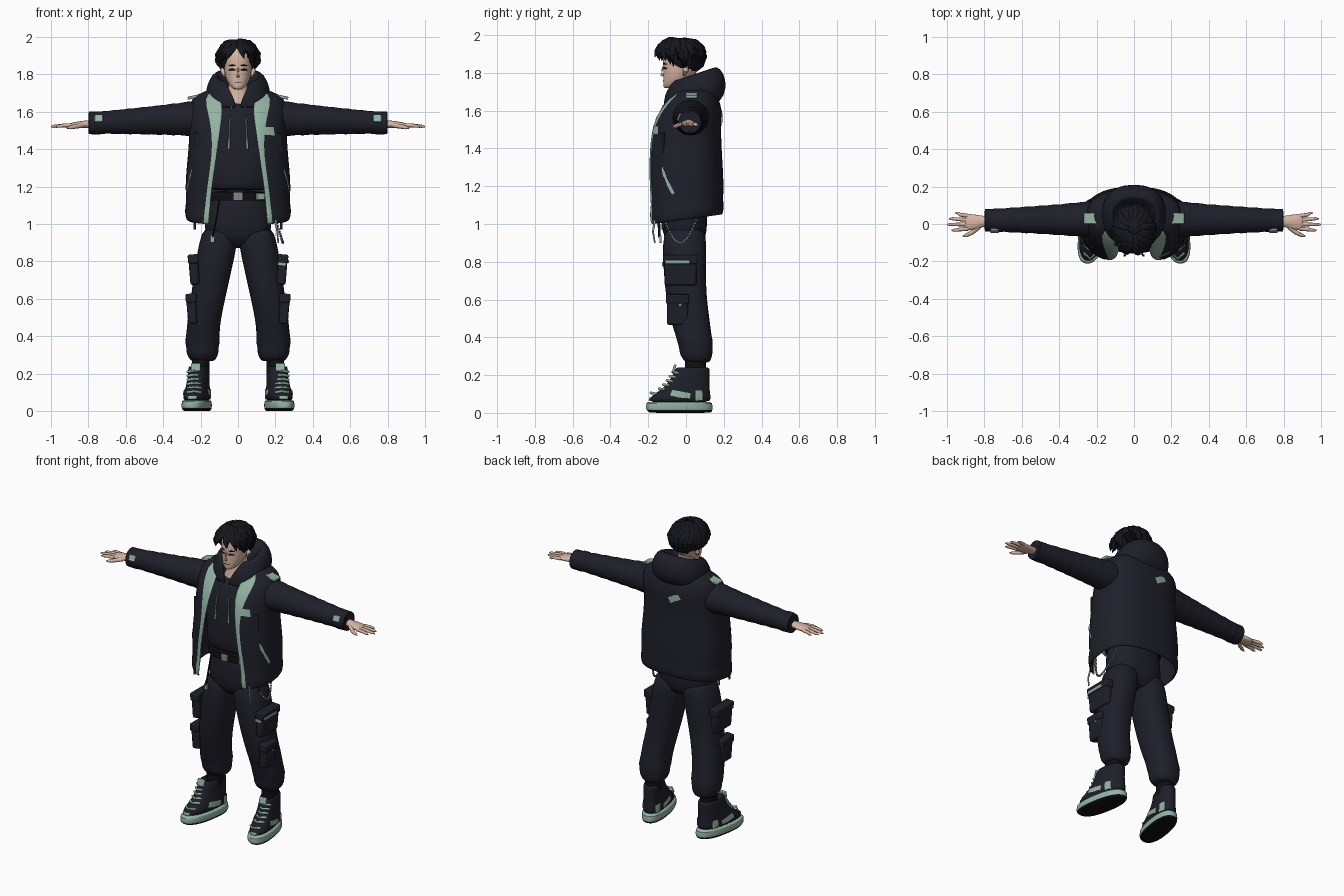
import bpy, bmesh, math, random
from mathutils import Vector, Matrix, Euler

cube = bpy.data.objects.get("Cube")
if cube:
    bpy.data.objects.remove(cube, do_unlink=True)
random.seed(4)
SEGMENTS = 24


def material(name, r, g, b):
    m = bpy.data.materials.new(name)
    m.use_nodes = True
    m.diffuse_color = (r, g, b, 1)
    m.node_tree.nodes["Principled BSDF"].inputs["Base Color"].default_value = (r, g, b, 1)
    return m


NAVY = material("navy cloth", .0135, .0135, .023)
HAIR = material("black hair", .008, .0085, .013)
SAGE = material("sage green", .29, .45, .37)
SKIN = material("skin", .68, .46, .36)
BLACK = material("black rubber", .005, .005, .007)
STEEL = material("steel", .22, .25, .25)


def finish(name, bm, mats, mirror=False, sub=0, thick=0, bevel=0):
    """Turn a bmesh into a smooth object with the usual modifiers."""
    bmesh.ops.recalc_face_normals(bm, faces=bm.faces)
    mesh = bpy.data.meshes.new(name)
    for f in bm.faces:
        f.smooth = True
    bm.to_mesh(mesh)
    bm.free()
    mesh.set_sharp_from_angle(angle=math.radians(50))
    for m in mats:
        mesh.materials.append(m)
    ob = bpy.data.objects.new(name, mesh)
    bpy.context.collection.objects.link(ob)
    if bevel:
        mod = ob.modifiers.new("bevel", 'BEVEL')
        mod.width, mod.segments = bevel, 2
    if thick:
        mod = ob.modifiers.new("thickness", 'SOLIDIFY')
        mod.thickness, mod.offset = thick, 0
    if sub:
        ob.modifiers.new("smooth", 'SUBSURF').levels = sub
        ob.modifiers["smooth"].render_levels = sub
    if mirror:
        ob.modifiers.new("mirror", 'MIRROR')
    return ob


def power(v, e):
    return math.copysign(abs(v) ** (2 / e), v)


def oval(z, rx, front, back, cx=0, gap=0, lapel=.02, tilt=0, skew=0, e=2.4):
    """Horizontal squared oval; a gap leaves it open at the front."""
    full = 2 * math.pi
    angles = [full * i / SEGMENTS for i in range(SEGMENTS)]
    if gap:
        a, b = (math.asin((w / rx) ** (e / 2)) for w in (gap, gap + lapel))
        inner = [b + (full - 2 * b) * i / SEGMENTS for i in range(SEGMENTS + 1)]
        angles = [a] + inner + [full - a]
    ring = []
    for t in angles:
        y = (front + back) / 2 - (back - front) / 2 * power(math.cos(t), e)
        ring.append(Vector((cx + rx * power(math.sin(t), e) + skew * y, y, z + tilt * y)))
    return ring


def skin_rings(bm, rings, closed=True, cap=True, rule=None):
    rows = [[bm.verts.new(p) for p in r] for r in rings]
    n = len(rows[0])
    for i in range(len(rows) - 1):
        for j in range(n if closed else n - 1):
            k = (j + 1) % n
            f = bm.faces.new((rows[i][j], rows[i][k], rows[i + 1][k], rows[i + 1][j]))
            if rule:
                f.material_index = rule(i, j, n)
    if closed and cap:
        bm.faces.new(rows[0])
        bm.faces.new(rows[-1])


def loft(name, rings, mats, closed=True, cap=True, rule=None, **kw):
    bm = bmesh.new()
    skin_rings(bm, rings, closed, cap, rule)
    return finish(name, bm, mats, **kw)


def tube_rings(path, radii, n=8):
    path = [Vector(p) for p in path]
    rings = []
    for i, p in enumerate(path):
        t = (path[min(i + 1, len(path) - 1)] - path[max(i - 1, 0)]).normalized()
        up = Vector((0, 1, 0)) if abs(t.z) > .95 else Vector((0, 0, 1))
        u = t.cross(up).normalized()
        v = u.cross(t)
        a, b = radii[i] if isinstance(radii[i], tuple) else (radii[i], radii[i])
        rings.append([p + u * a * math.cos(s) + v * b * math.sin(s)
                      for s in (2 * math.pi * k / n for k in range(n))])
    return rings


def tube(name, path, radii, mat, n=8, **kw):
    return loft(name, tube_rings(path, radii, n), [mat], **kw)


def box(name, loc, size, mat, rot=(0, 0, 0), bevel=.008, mirror=False):
    bm = bmesh.new()
    bmesh.ops.create_cube(bm, size=1, matrix=Matrix.LocRotScale(Vector(loc), Euler(rot), Vector(size)))
    return finish(name, bm, [mat], mirror, bevel=bevel)


def patch(name, loc, size, rot, target, mat=SAGE, mirror=False):
    """Thin cloth patch laid onto another part."""
    bm = bmesh.new()
    bmesh.ops.create_grid(bm, x_segments=8, y_segments=6, size=.5,
                          matrix=Matrix.LocRotScale(Vector(loc), Euler(rot), Vector((*size, 1))))
    ob = finish(name, bm, [mat], mirror)
    mod = ob.modifiers.new("wrap", 'SHRINKWRAP')
    mod.target, mod.offset, mod.wrap_mode = target, .005, 'ABOVE_SURFACE'
    return ob


# Trousers: hips and legs
loft("hips", [oval(*s) for s in (
    (.87, .09, -.08, .08), (.93, .17, -.12, .105), (1.0, .185, -.13, .115),
    (1.1, .17, -.13, .11), (1.19, .16, -.125, .105))], [NAVY], sub=1)
legs = loft("trouser_leg", [oval(*s) for s in (
    (.265, .055, .005, .12, .188), (.275, .07, -.01, .13, .188), (.31, .088, -.035, .142, .19),
    (.34, .085, -.035, .14, .19), (.37, .095, -.045, .145, .19), (.41, .088, -.055, .135, .188),
    (.5, .09, -.085, .125, .18), (.6, .092, -.105, .11, .16), (.75, .1, -.12, .105, .135),
    (.9, .104, -.125, .11, .105), (1.0, .09, -.11, .1, .09))], [NAVY], sub=1, mirror=True)
loft("belt", [oval(z, r, -.138, .118) for z, r in ((1.125, .176), (1.13, .18), (1.165, .175), (1.17, .17))],
     [BLACK])
box("buckle", (0, -.14, 1.147), (.05, .012, .045), STEEL, bevel=.004)
box("belt_tag", (.12, -.125, 1.147), (.045, .02, .035), SAGE, (0, 0, .4), .003)

# Cargo pockets
for label, y, z, x, h, w in (("upper", -.03, .75, .235, .15, .17), ("lower", -.045, .54, .247, .15, .11)):
    box(label + "_pocket", (x, y, z), (.05, w, h), NAVY, (0, .08, 0), .012, True)
    box(label + "_pocket_flap", (x + .004, y, z + h * .42), (.058, w + .012, .05), NAVY, (0, .08, 0), .008, True)
box("pocket_stripe", (.268, -.045, .8), (.008, .13, .018), SAGE, (0, .08, 0), .002)
box("pocket_front_stripe", (.235, -.123, .785), (.045, .008, .018), SAGE, (0, .1, 0), .002)
box("pocket_clip", (.272, -.03, .575), (.008, .016, .02), STEEL, bevel=.002)

# Chain and straps at the hip
bm = bmesh.new()
for i in range(34):
    t = i / 33
    loc = Vector((.18 + .06 * math.sin(math.pi * t), -.14 + .22 * t, 1.09 - .19 * math.sin(math.pi * t)))
    bmesh.ops.create_icosphere(bm, subdivisions=1, radius=.0075,
                               matrix=Matrix.LocRotScale(loc, None, Vector((.6 + .5 * (i % 2), 1, 1))))
finish("hip_chain", bm, [STEEL])
tube("hip_strap", [(-.1, -.14, 1.13), (-.115, -.145, 1.03), (-.135, -.14, .93)], [(.004, .007)] * 3, BLACK)
box("hip_strap_tag", (-.137, -.135, .92), (.025, .012, .04), SAGE, bevel=.003)
tube("hem_strap", [(.2, -.165, 1.02), (.21, -.175, .96), (.215, -.165, .9)], [.006, .005, .004], SAGE)
tube("side_strap", [(.23, -.12, 1.03), (.232, -.122, .97)], [.008, .007], NAVY, mirror=True)

# Shoes
def shoe(name, rows, mats, rule=None):
    return loft(name, [oval(z, rx, f, b, .215, skew=-.16) for z, rx, f, b in rows], mats,
                rule=rule, mirror=True, sub=1)


shoe("shoe_sole", ((0, .06, -.185, .125), (.003, .069, -.2, .137), (.018, .072, -.212, .142),
                   (.022, .074, -.214, .143), (.055, .073, -.212, .14), (.06, .066, -.205, .132)),
     [BLACK, SAGE], lambda i, j, n: int(i > 1))
upper = shoe("shoe_upper", ((.05, .066, -.203, .132), (.08, .066, -.195, .132), (.105, .063, -.16, .128),
                            (.14, .058, -.11, .125), (.19, .054, -.075, .125), (.235, .054, -.055, .128),
                            (.245, .045, -.045, .115), (.22, .04, -.03, .1)), [NAVY])
for side, x in (("outer", .31), ("inner", .14)):
    patch("shoe_panel_" + side, (x, -.025, .1), (.11, .035), (math.pi / 2, .2, math.pi / 2), upper, mirror=True)
    patch("shoe_heel_" + side, (x - .01, .085, .09), (.05, .06), (math.pi / 2, 0, math.pi / 2), upper, mirror=True)
patch("toe_cap", (.25, -.22, .075), (.08, .025), (math.pi / 2, 0, 0), upper, mirror=True)
for i in range(6):
    z = .1 + .022 * i
    y = -.182 + .115 * (i / 5) ** .6
    tube("shoe_lace", [(.2, y + .028, z), (.235, y - .004, z + .006), (.27, y + .028, z)],
         [.007] * 3, SAGE, mirror=True)
box("shoe_tongue", (.226, -.062, .235), (.05, .014, .045), SAGE, (-.25, 0, 0), .005, True)
loft("sock", [oval(z, .047, -.005, .105, .2) for z in (.2, .3)], [BLACK], mirror=True)

# Hoodie body and drawstrings
loft("hoodie_body", [oval(*s) for s in (
    (1.18, .165, -.135, .12), (1.195, .18, -.15, .13), (1.24, .185, -.16, .14), (1.4, .19, -.158, .14),
    (1.54, .19, -.14, .14), (1.62, .16, -.105, .13), (1.665, .1, -.06, .1))], [NAVY], sub=1)
tube("drawstring", [(.035, -.118, 1.63), (.042, -.155, 1.56), (.046, -.166, 1.48), (.05, -.168, 1.4)],
     [.0045, .0045, .0045, .007], SAGE, mirror=True)
loft("hood", [oval(z, r, f, b, gap=g, tilt=t) for z, r, f, b, g, t in (
    (1.62, .15, -.115, .14, .006, 0), (1.68, .172, -.11, .205, .025, 0), (1.73, .163, -.095, .21, .045, .15),
    (1.77, .138, -.075, .18, .06, .3), (1.78, .115, -.06, .145, .066, .36), (1.75, .09, -.04, .1, .06, .3),
    (1.67, .075, -.03, .07, .05, 0))], [NAVY], closed=False, thick=.01, sub=1)

# Open jacket with sage front edges and lapels
jacket = loft("jacket", [oval(z, r, f, b, 0, g, w, t, e=2.5) for z, r, f, b, g, w, t in (
    (1.025, .265, -.2, .185, .155, .024, .14), (1.035, .277, -.207, .192, .155, .024, .14),
    (1.085, .28, -.207, .196, .15, .024, .1), (1.1, .272, -.2, .19, .148, .022, .08),
    (1.2, .278, -.203, .195, .138, .02, 0), (1.3, .27, -.203, .19, .122, .02, 0),
    (1.42, .258, -.195, .182, .105, .026, 0), (1.52, .255, -.18, .18, .09, .055, 0),
    (1.6, .258, -.145, .188, .075, .095, 0), (1.67, .25, -.085, .165, .085, .105, 0),
    (1.705, .18, -.05, .14, .08, .07, 0), (1.72, .11, -.03, .11, .06, .03, 0))],
    [NAVY, SAGE], closed=False, thick=.012, sub=1, rule=lambda i, j, n: int(j in (0, n - 2)))
up = math.pi / 2
patch("chest_patch", (.185, -.2, 1.505), (.09, .045), (up, 0, 0), jacket)
patch("back_patch", (-.05, .23, 1.57), (.085, .04), (up, .5, 0), jacket)
patch("side_zip", (.3, -.12, 1.23), (.17, .02), (up, .98, up), jacket)
patch("right_side_zip", (-.3, -.12, 1.23), (.17, .02), (up, .98, up), jacket, STEEL)
box("shoulder_tab", (.222, .03, 1.682), (.095, .06, .016), SAGE, (0, .22, 0), .004, True)
box("chest_pocket", (.2, -.135, 1.43), (.08, .012, .11), NAVY, (0, 0, .5), .004, True)

# Sleeves with soft folds, cuffs and cuff tags
path, radii = [], []
for i in range(16):
    t = i / 15
    path.append((.2 + .57 * t, .025 - .005 * t, 1.565 - .025 * t))
    r = .105 - .045 * t ** .7 + .004 * (-1) ** i
    radii.append((r, r * .97))
sleeve = tube("sleeve", path, radii, NAVY, 20, sub=1, mirror=True)
tube("cuff", [(x, .02, 1.54) for x in (.73, .735, .795, .8, .78)], [.05, .062, .06, .052, .035], NAVY, 20,
     mirror=True)
box("cuff_tag", (.745, -.036, 1.565), (.045, .014, .04), SAGE, (-.4, 0, 0), .004, True)

# Hands
tube("hand", [(.77, .015, 1.535), (.81, .014, 1.533), (.85, .01, 1.53), (.89, .01, 1.527), (.905, .01, 1.526)],
     [(.028, .022), (.03, .021), (.043, .019), (.045, .015), (.038, .009)], SKIN, 14, sub=1, mirror=True)
for label, y, tip in (("index", -.025, .975), ("middle", -.002, 1), ("ring", .021, .988), ("little", .043, .955)):
    spread = y * 1.35
    tube(label + "_finger", [(.885, y, 1.527), (.93, (y + spread) / 2, 1.527), (tip - .015, spread, 1.522),
                             (tip, spread, 1.52)], [.011, .01, .008, .003], SKIN, mirror=True)
tube("thumb", [(.83, -.015, 1.528), (.865, -.045, 1.522), (.895, -.06, 1.516), (.915, -.066, 1.513)],
     [.014, .012, .01, .004], SKIN, mirror=True)

# Head, neck and face
loft("neck", [oval(*s) for s in ((1.6, .1, -.09, .09), (1.66, .075, -.075, .07), (1.7, .052, -.06, .06),
                                 (1.8, .05, -.06, .06))], [SKIN], sub=1)
loft("head", [oval(*s, e=2.1) for s in (
    (1.718, .02, -.115, -.06), (1.728, .035, -.122, -.03), (1.755, .056, -.12, .01), (1.79, .069, -.121, .05),
    (1.83, .075, -.12, .075), (1.88, .078, -.125, .085), (1.93, .07, -.11, .08), (1.96, .04, -.07, .05))],
    [SKIN], sub=1)
tube("nose", [(0, -.118, 1.84), (0, -.128, 1.81), (0, -.134, 1.793), (0, -.118, 1.783)],
     [.005, .008, .011, .007], SKIN, sub=1)
tube("ear", [(.073, -.01, 1.785), (.08, -.003, 1.81), (.08, .003, 1.835)], [.008, .016, .01], SKIN, mirror=True)
for label, z, h in (("eye", 1.823, .005), ("brow", 1.846, .004)):
    tube(label, [(.015, -.119, z), (.032, -.116, z + .003), (.05, -.102, z)],
         [(.003, h * .6), (.004, h), (.002, h * .4)], HAIR, mirror=True)
tube("mouth", [(-.018, -.117, 1.758), (0, -.12, 1.757), (.018, -.117, 1.758)], [.0015, .002, .0015], BLACK)

# Hair: a cap covered by tapered locks parted at the front
bm = bmesh.new()
bmesh.ops.create_uvsphere(bm, u_segments=24, v_segments=14, radius=1,
                          matrix=Matrix.LocRotScale(Vector((0, -.008, 1.89)), None, Vector((.1, .1, .097))))
finish("hair_cap", bm, [HAIR])


def on_scalp(phi, theta, lift):
    s = math.sin(theta)
    return (lift * .102 * s * math.sin(phi), -.03 - lift * .125 * s * math.cos(phi),
            1.89 + lift * .095 * math.cos(theta))


bm = bmesh.new()
for layer, count in ((.55, 16), (.8, 24), (1, 30)):
    for i in range(count):
        phi = 2 * math.pi * (i + .5) / count + random.uniform(-.06, .06)
        away = math.sin(phi / 2)
        end = math.radians(92 + 50 * away ** 1.2) * layer + random.uniform(-.08, .12)
        drift = math.copysign(.35 if away < .5 else .15, math.sin(phi)) + random.uniform(-.15, .15)
        start = end * .25 if layer < 1 else end * .4
        pts = [on_scalp(phi + drift * k, start + (end - start) * k, lift)
               for k, lift in ((0, .95), (.35, 1.03), (.7, 1.06), (1, 1.12))]
        skin_rings(bm, tube_rings(pts, [(.012, .01), (.023, .014), (.018, .011), (.002, .002)], 6))
finish("hair_locks", bm, [HAIR])
